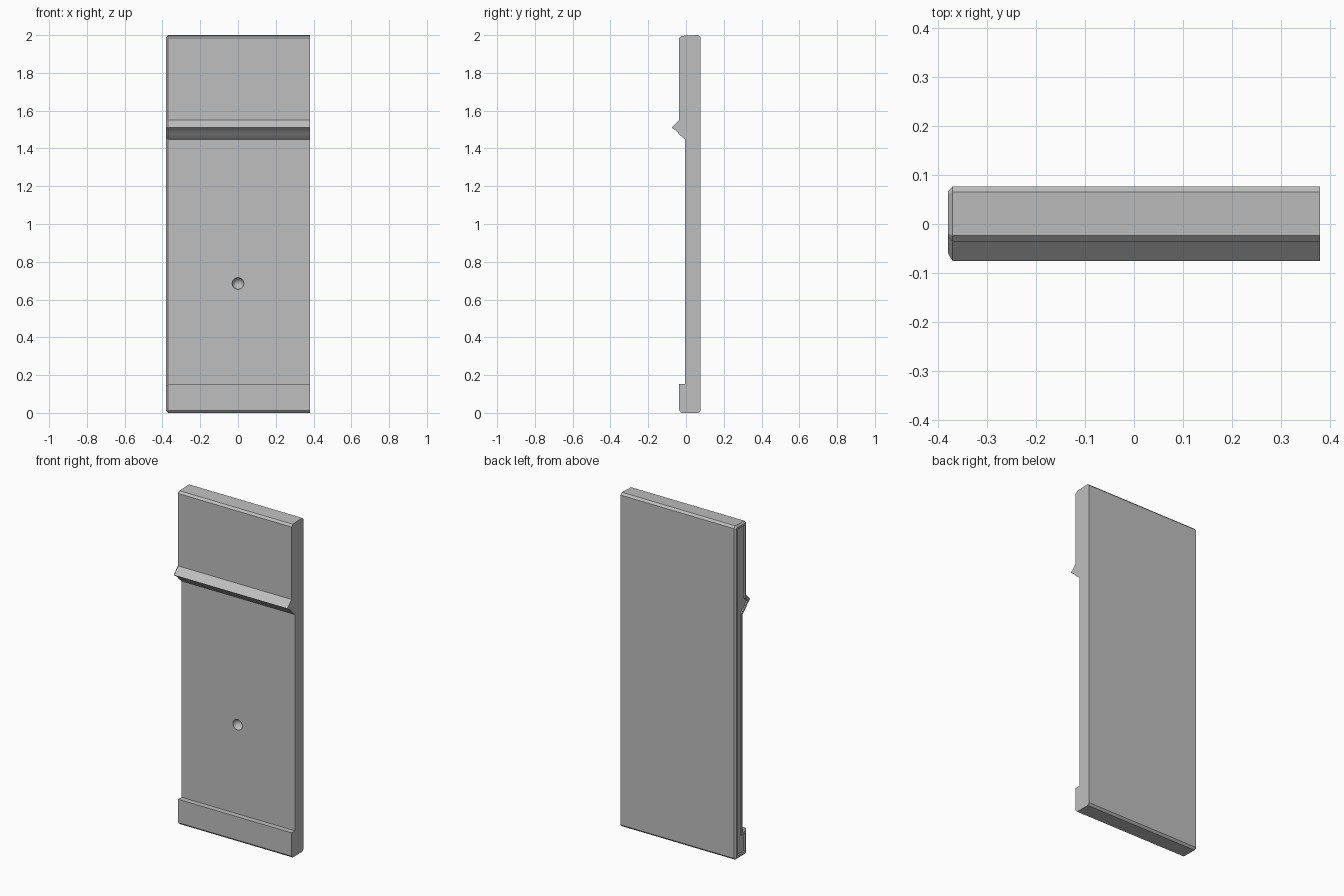
import bpy
import bmesh
import math

cube = bpy.data.objects.get("Cube")
if cube:
    bpy.data.objects.remove(cube, do_unlink=True)

# Single grey material
grey = bpy.data.materials.new("light_grey")
grey.use_nodes = True
colour = (0.52, 0.52, 0.52, 1)
grey.diffuse_color = colour
grey.node_tree.nodes["Principled BSDF"].inputs["Base Color"].default_value = colour


def make_object(name, bm):
    bmesh.ops.recalc_face_normals(bm, faces=bm.faces[:])
    mesh = bpy.data.meshes.new(name)
    bm.to_mesh(mesh)
    bm.free()
    mesh.materials.append(grey)
    obj = bpy.data.objects.new(name, mesh)
    bpy.context.collection.objects.link(obj)
    return obj


# Side profile (y, z): chamfered slab, foot ledge, recess and lip ridge
BACK, FRONT, RECESS, CUT = 0.077, -0.036, -0.004, 0.012
profile = [
    (BACK, CUT), (BACK, 2 - CUT), (BACK - CUT, 2), (FRONT + CUT, 1.996),
    (FRONT, 1.984), (FRONT, 1.55), (-0.076, 1.51), (-0.045, 1.488),
    (FRONT, 1.474), (RECESS, 1.447), (RECESS, 0.152), (FRONT, 0.152),
    (FRONT, CUT), (FRONT + CUT, 0), (BACK - CUT, 0),
]

# Extrude the profile across the width
bm = bmesh.new()
end = bm.faces.new([bm.verts.new((-0.371, y, z)) for y, z in profile])
far = bmesh.ops.extrude_face_region(bm, geom=[end], use_keep_orig=True)
verts = [g for g in far["geom"] if isinstance(g, bmesh.types.BMVert)]
bmesh.ops.translate(bm, vec=(0.751, 0, 0), verts=verts)
bmesh.ops.recalc_face_normals(bm, faces=bm.faces[:])

# Chamfered end with a shallow channel inside its rim
for thickness, shift in ((0.01, -0.009), (0.012, 0), (0.002, 0.006)):
    bmesh.ops.inset_region(bm, faces=[end], thickness=thickness,
                           use_even_offset=True, use_boundary=True)
    for v in end.verts:
        v.co.x += shift
panel = make_object("panel", bm)

# Round dimple in the recessed face
bm = bmesh.new()
bmesh.ops.create_uvsphere(bm, u_segments=32, v_segments=16, radius=0.031)
bmesh.ops.translate(bm, vec=(0, RECESS, 0.685), verts=bm.verts[:])
cutter = make_object("dimple_cutter", bm)
cutter.hide_render = True
cutter.hide_viewport = True
mod = panel.modifiers.new("dimple", 'BOOLEAN')
mod.operation = 'DIFFERENCE'
mod.solver = 'EXACT'
mod.object = cutter

# Smooth only the dimple, keeping the slab edges sharp
bpy.ops.object.select_all(action='DESELECT')
panel.select_set(True)
bpy.context.view_layer.objects.active = panel
bpy.ops.object.modifier_apply(modifier=mod.name)
bpy.data.objects.remove(cutter, do_unlink=True)
bpy.ops.object.shade_smooth_by_angle(angle=math.radians(25))
